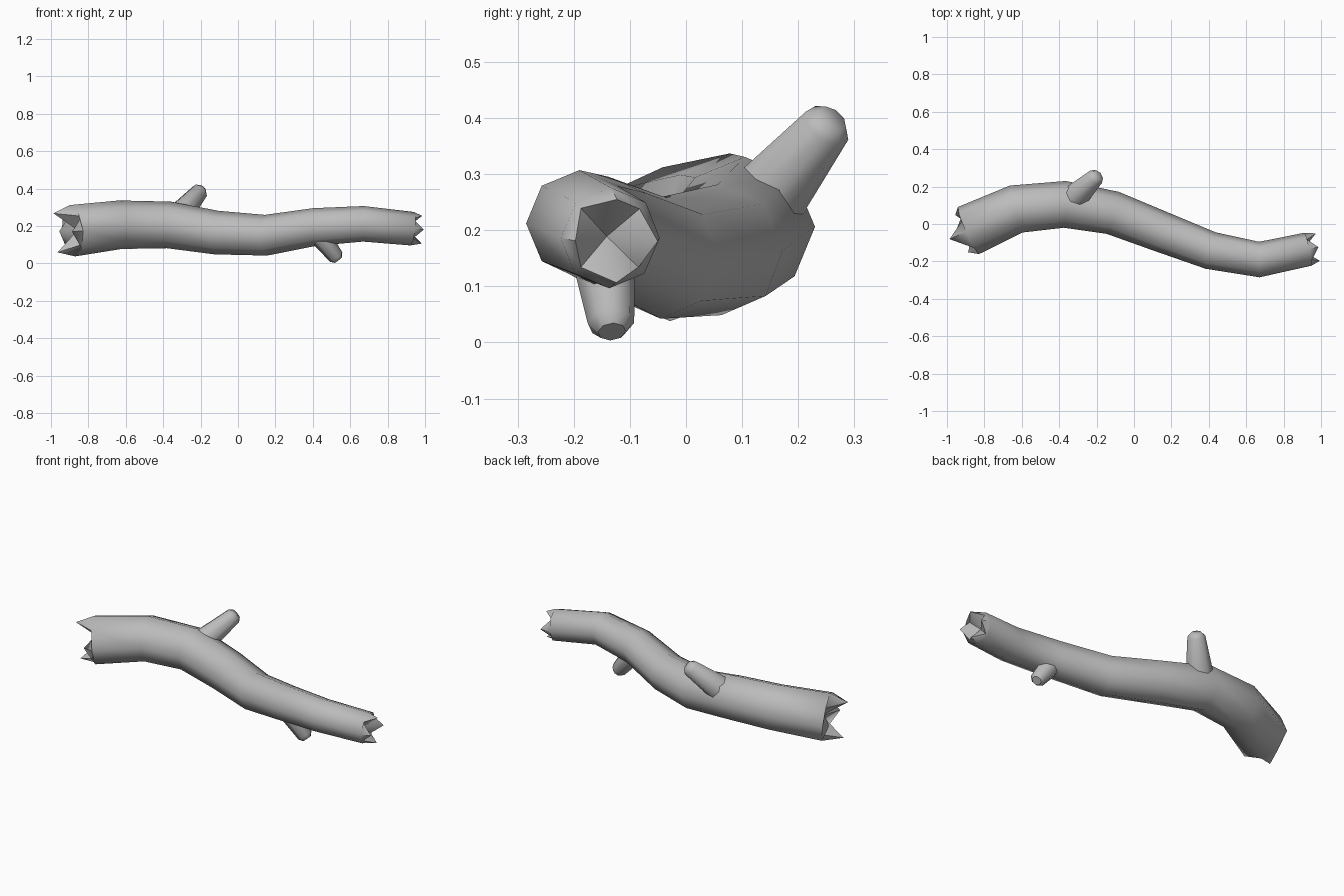
import bpy, bmesh, math
from mathutils import Vector

if "Cube" in bpy.data.objects:
    bpy.data.objects.remove(bpy.data.objects["Cube"])

wood = bpy.data.materials.new("grey wood")
wood.diffuse_color = (0.5, 0.5, 0.5, 1)
wood.use_nodes = True
wood.node_tree.nodes["Principled BSDF"].inputs["Base Color"].default_value = wood.diffuse_color
SIDES = 8


def ring(bm, centre, axis, radius, offsets=None):
    """One ring of points round an axis; offsets push points along the axis."""
    side = Vector((0, 0, 1)).cross(axis).normalized()
    up = axis.cross(side)
    verts = []
    for k in range(SIDES):
        a = math.tau * k / SIDES
        p = centre + (side * math.cos(a) + up * math.sin(a)) * radius
        if offsets:
            p = p + axis * offsets[k]
        verts.append(bm.verts.new(p))
    return verts


def bridge(bm, a, b):
    for k in range(SIDES):
        j = (k + 1) % SIDES
        bm.faces.new((a[k], a[j], b[j], b[k]))


def fan(bm, loop, point):
    tip = bm.verts.new(point)
    for k in range(SIDES):
        bm.faces.new((loop[k], loop[(k + 1) % SIDES], tip))


def finish(bm, name):
    bmesh.ops.recalc_face_normals(bm, faces=bm.faces)
    mesh = bpy.data.meshes.new(name)
    bm.to_mesh(mesh)
    bm.free()
    mesh.materials.append(wood)
    ob = bpy.data.objects.new(name, mesh)
    bpy.context.collection.objects.link(ob)
    bpy.ops.object.select_all(action='DESELECT')
    ob.select_set(True)
    bpy.context.view_layer.objects.active = ob
    bpy.ops.object.shade_smooth_by_angle(angle=math.radians(50))


# Bent trunk: x, y, z, radius
path = [(-0.885, -0.035, 0.175, 0.138), (-0.63, 0.08, 0.207, 0.13),
        (-0.37, 0.105, 0.206, 0.125), (-0.115, 0.06, 0.165, 0.117),
        (0.15, -0.043, 0.151, 0.109), (0.41, -0.142, 0.195, 0.101),
        (0.67, -0.19, 0.212, 0.095), (0.93, -0.135, 0.186, 0.09)]
pts = [Vector(p[:3]) for p in path]
bm = bmesh.new()
loops, axes = [], []
for i, p in enumerate(path):
    axis = (pts[min(i + 1, len(pts) - 1)] - pts[max(i - 1, 0)]).normalized()
    axes.append(axis)
    loops.append(ring(bm, pts[i], axis, p[3]))
for a, b in zip(loops, loops[1:]):
    bridge(bm, a, b)

# Splintered ends: zigzag inner ring falling to a sunken centre
left = [-0.03, 0.02, -0.1, 0.03, -0.05, 0.02, -0.1, 0.02]
right = [0.06, 0.0, 0.05, -0.01, 0.05, 0.0, 0.06, 0.0]
for i, offs, r, sink in ((0, left, 0.105, 0.03), (-1, right, 0.074, -0.03)):
    jag = ring(bm, pts[i], axes[i], r, offs)
    bridge(bm, loops[i], jag)
    fan(bm, jag, pts[i] + axes[i] * sink)
finish(bm, "trunk")


# Broken-off branch stubs with rounded tips
def stub(name, base, tip, r0, r1):
    base, tip = Vector(base), Vector(tip)
    axis = (tip - base).normalized()
    bm = bmesh.new()
    a = ring(bm, base, axis, r0)
    b = ring(bm, tip - axis * 0.02, axis, r1)
    c = ring(bm, tip, axis, r1 * 0.6)
    bridge(bm, a, b)
    bridge(bm, b, c)
    bm.faces.new(c)
    bm.faces.new(a)
    finish(bm, name)


stub("upper_branch_stub", (-0.33, 0.13, 0.24), (-0.193, 0.262, 0.399), 0.074, 0.046)
stub("lower_branch_stub", (0.42, -0.15, 0.17), (0.537, -0.132, 0.019), 0.06, 0.042)
